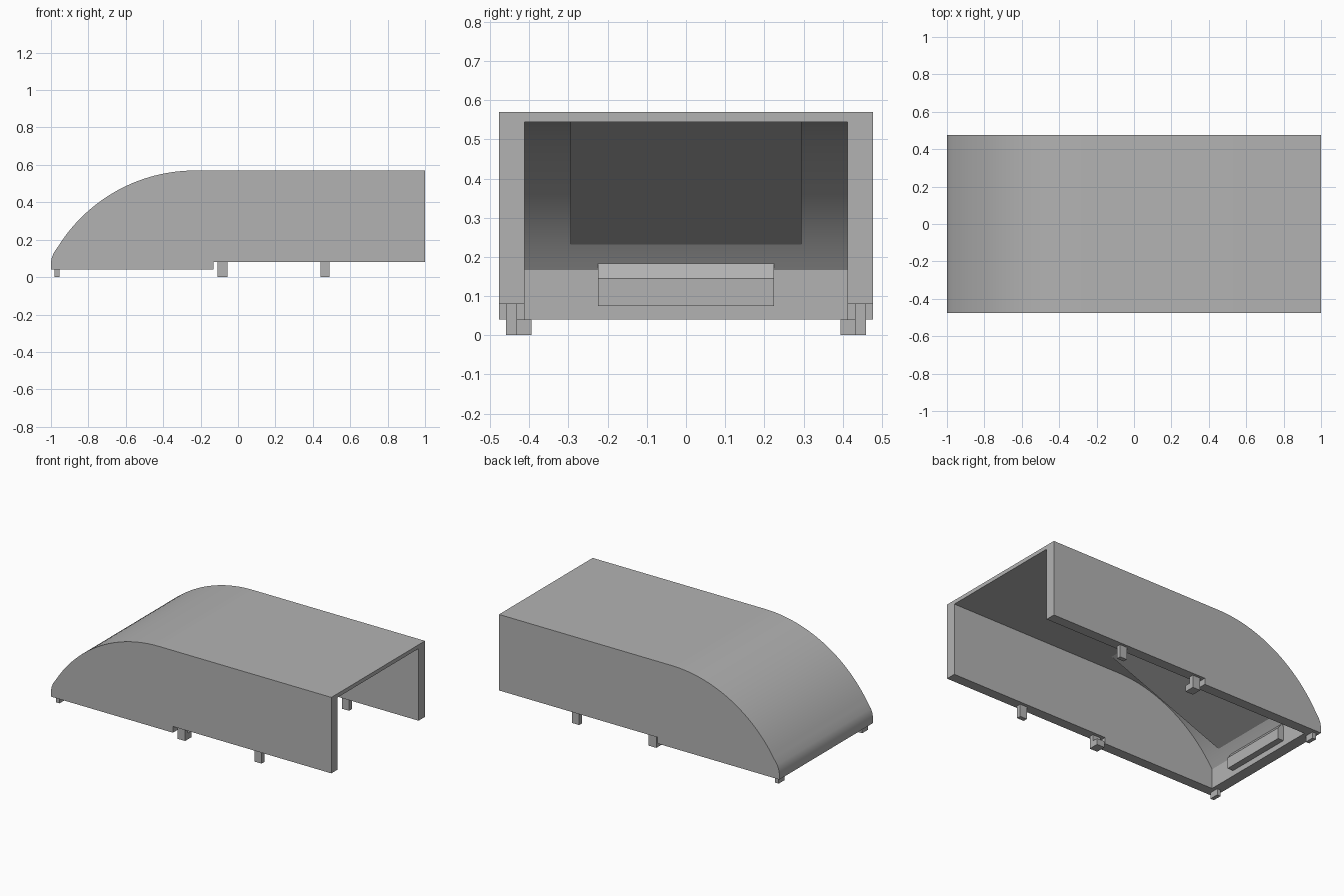
import bpy, math

cube = bpy.data.objects.get("Cube")
if cube:
    bpy.data.objects.remove(cube, do_unlink=True)

grey = bpy.data.materials.new("plain_grey")
grey.use_nodes = True
colour = (0.45, 0.45, 0.45, 1)
grey.diffuse_color = colour
grey.node_tree.nodes["Principled BSDF"].inputs["Base Color"].default_value = colour


def extrude(name, profile, y0, y1):
    """Solid prism from an (x, z) profile, listed clockwise seen from the front."""
    n = len(profile)
    verts = [(x, y, z) for y in (y0, y1) for x, z in profile]
    faces = [tuple(reversed(range(n))), tuple(range(n, 2 * n))]
    faces += [(i, (i + 1) % n, n + (i + 1) % n, n + i) for i in range(n)]
    mesh = bpy.data.meshes.new(name)
    mesh.from_pydata(verts, [], faces)
    mesh.materials.append(grey)
    obj = bpy.data.objects.new(name, mesh)
    bpy.context.collection.objects.link(obj)
    return obj


def box(name, x0, x1, y0, y1, z0, z1):
    return extrude(name, [(x0, z0), (x0, z1), (x1, z1), (x1, z0)], y0, y1)


def roof_arc(radius, x_end, steps=28):
    """Arc from the sloping nose up to the flat roof."""
    cx, cz = -0.23, -0.292
    a_end = math.asin((cx - x_end) / radius)
    angles = [a_end * (1 - i / steps) for i in range(steps + 1)]
    return [(cx - radius * math.sin(a), cz + radius * math.cos(a)) for a in angles]


# Outer body with rounded nose and stepped lower edge
nose = [(-1, 0.04), (-1, 0.08), (-0.995, 0.105), (-0.985, 0.13)]
outer = nose + roof_arc(0.862, -0.96) + [(1, 0.57), (1, 0.08), (-0.13, 0.08), (-0.13, 0.04)]
shell = extrude("shell", outer, -0.477, 0.477)

# Hollow, open at the bottom and at one end
inner = [(-0.93, -0.1)] + roof_arc(0.837, -0.93) + [(1.1, 0.545), (1.1, -0.1)]
cutter = extrude("cavity_cutter", inner, -0.412, 0.412)
cutter.hide_render = True
cutter.hide_set(True)
cut = shell.modifiers.new("cavity", "BOOLEAN")
cut.operation = "DIFFERENCE"
cut.solver = "EXACT"
cut.object = cutter
bpy.context.view_layer.objects.active = shell
shell.select_set(True)
bpy.ops.object.modifier_apply(modifier=cut.name)
bpy.data.objects.remove(cutter, do_unlink=True)
bpy.ops.object.shade_smooth_by_angle(angle=math.radians(25))

# Flat sloping panel under the curved roof
ramp = [(-0.88, 0.232)] + roof_arc(0.845, -0.885) + [(-0.08, 0.553), (-0.08, 0.545)]
extrude("ceiling_ramp", ramp, -0.295, 0.295)

# Ledge inside the nose
extrude("nose_ledge", [(-0.94, 0.075), (-0.94, 0.19), (-0.925, 0.19),
                       (-0.89, 0.145), (-0.89, 0.075)], -0.225, 0.225)

# Feet, the same on both sides
for side, label in ((1, "back"), (-1, "front")):
    def foot(name, x0, x1, ya, yb, top):
        y0, y1 = sorted((side * ya, side * yb))
        box(f"{label}_{name}", x0, x1, y0, y1, 0, top)
    foot("nose_foot", -0.98, -0.955, 0.395, 0.455, 0.04)
    foot("middle_foot", -0.11, -0.055, 0.432, 0.46, 0.08)
    foot("middle_foot_tab", -0.11, -0.055, 0.395, 0.432, 0.04)
    foot("end_foot", 0.44, 0.49, 0.432, 0.46, 0.08)
